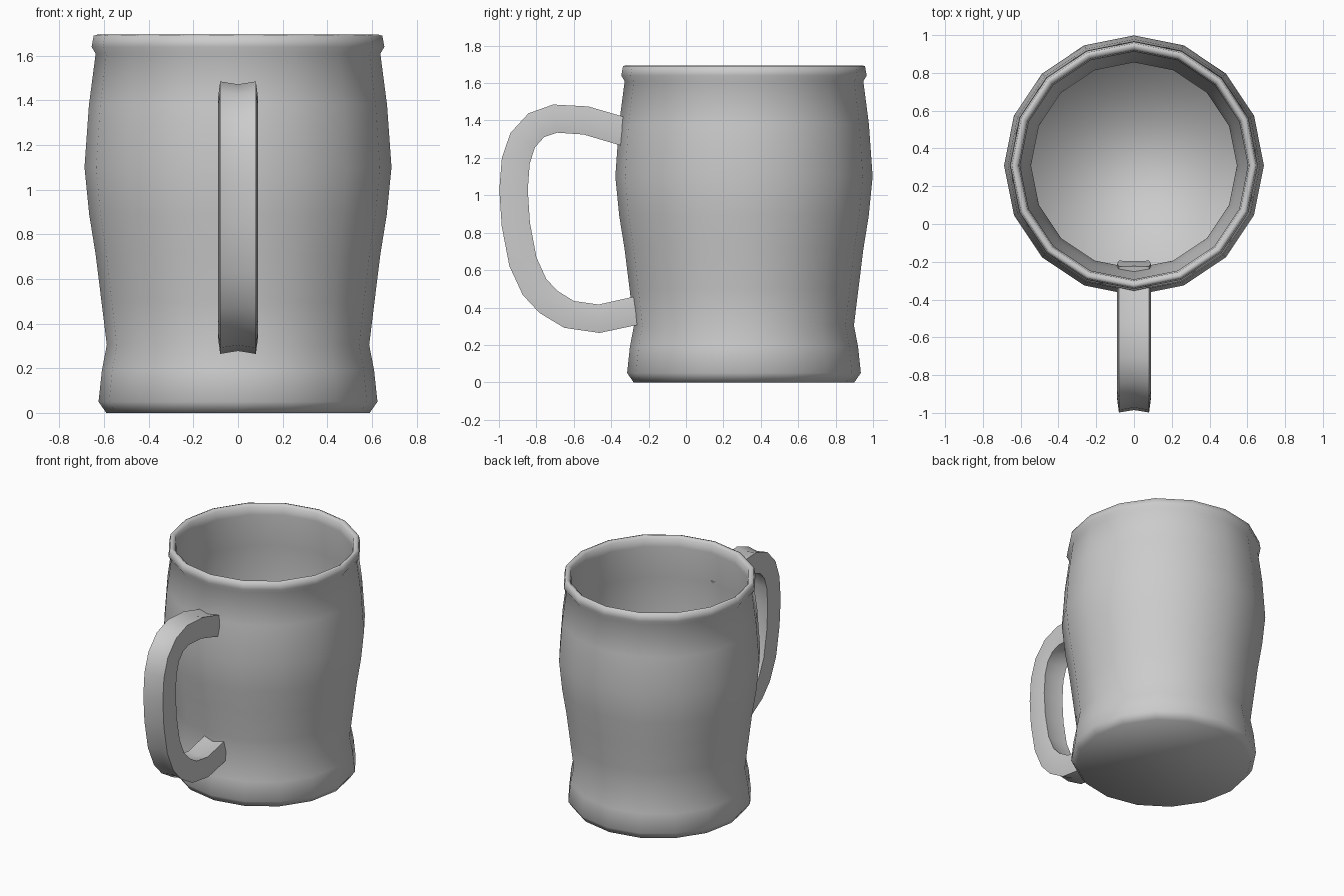
import bpy, bmesh, math
from mathutils import Vector

if "Cube" in bpy.data.objects:
    bpy.data.objects.remove(bpy.data.objects["Cube"])


def make_object(name, rings, closed_caps=True):
    """Skin consecutive closed rings of points and cap both ends."""
    bm = bmesh.new()
    loops = [[bm.verts.new(p) for p in ring] for ring in rings]
    n = len(loops[0])
    for a, b in zip(loops, loops[1:]):
        for i in range(n):
            j = (i + 1) % n
            bm.faces.new((a[i], a[j], b[j], b[i]))
    if closed_caps:
        bm.faces.new(loops[0])
        bm.faces.new(loops[-1])
    bmesh.ops.recalc_face_normals(bm, faces=bm.faces)
    mesh = bpy.data.meshes.new(name)
    bm.to_mesh(mesh)
    bm.free()
    obj = bpy.data.objects.new(name, mesh)
    bpy.context.collection.objects.link(obj)
    for poly in mesh.polygons:
        poly.use_smooth = True
    return obj


def smooth_by_angle(obj, degrees):
    bpy.ops.object.select_all(action='DESELECT')
    obj.select_set(True)
    bpy.context.view_layer.objects.active = obj
    bpy.ops.object.shade_smooth_by_angle(angle=math.radians(degrees))


# Mug body: (radius, height) up the outside, over the rim, down the inside
SIDES = 16
CENTER_Y = 0.31
profile = [
    (0.59, 0.0), (0.625, 0.05), (0.61, 0.19), (0.588, 0.305), (0.612, 0.50),
    (0.638, 0.71), (0.667, 0.89), (0.688, 1.10), (0.668, 1.38), (0.638, 1.61),
    (0.656, 1.64), (0.647, 1.69), (0.63, 1.695), (0.61, 1.68), (0.603, 1.62),
    (0.628, 1.38), (0.645, 1.10), (0.626, 0.89), (0.597, 0.71), (0.568, 0.50),
    (0.545, 0.305), (0.56, 0.19), (0.55, 0.07),
]
angles = [2 * math.pi * i / SIDES for i in range(SIDES)]
make_object("mug_body", [
    [(r * math.cos(a), CENTER_Y + r * math.sin(a), z) for a in angles]
    for r, z in profile])

# Handle: centre line (y, z) swept with a slightly dished band section
path = [Vector(p) for p in (
    (-0.33, 1.34), (-0.535, 1.40), (-0.70, 1.41), (-0.80, 1.375),
    (-0.873, 1.295), (-0.91, 1.185), (-0.922, 1.03), (-0.91, 0.845),
    (-0.872, 0.645), (-0.81, 0.51), (-0.735, 0.43), (-0.625, 0.363),
    (-0.465, 0.34), (-0.21, 0.395))]
section = [(-0.08, 0.076), (0.0, 0.063), (0.08, 0.076), (0.09, 0.0),
           (0.08, -0.076), (0.0, -0.063), (-0.08, -0.076), (-0.09, 0.0)]
rings = []
for i, p in enumerate(path):
    before = (p - path[i - 1]).normalized() if i else Vector((0, 0))
    after = (path[i + 1] - p).normalized() if i < len(path) - 1 else Vector((0, 0))
    t = (before + after).normalized()
    out = Vector((t.y, -t.x))
    if out.dot(p - Vector((-0.45, 0.87))) < 0:
        out = -out
    rings.append([(x, p.x + out.x * h, p.y + out.y * h) for x, h in section])
smooth_by_angle(make_object("handle", rings), 60)
